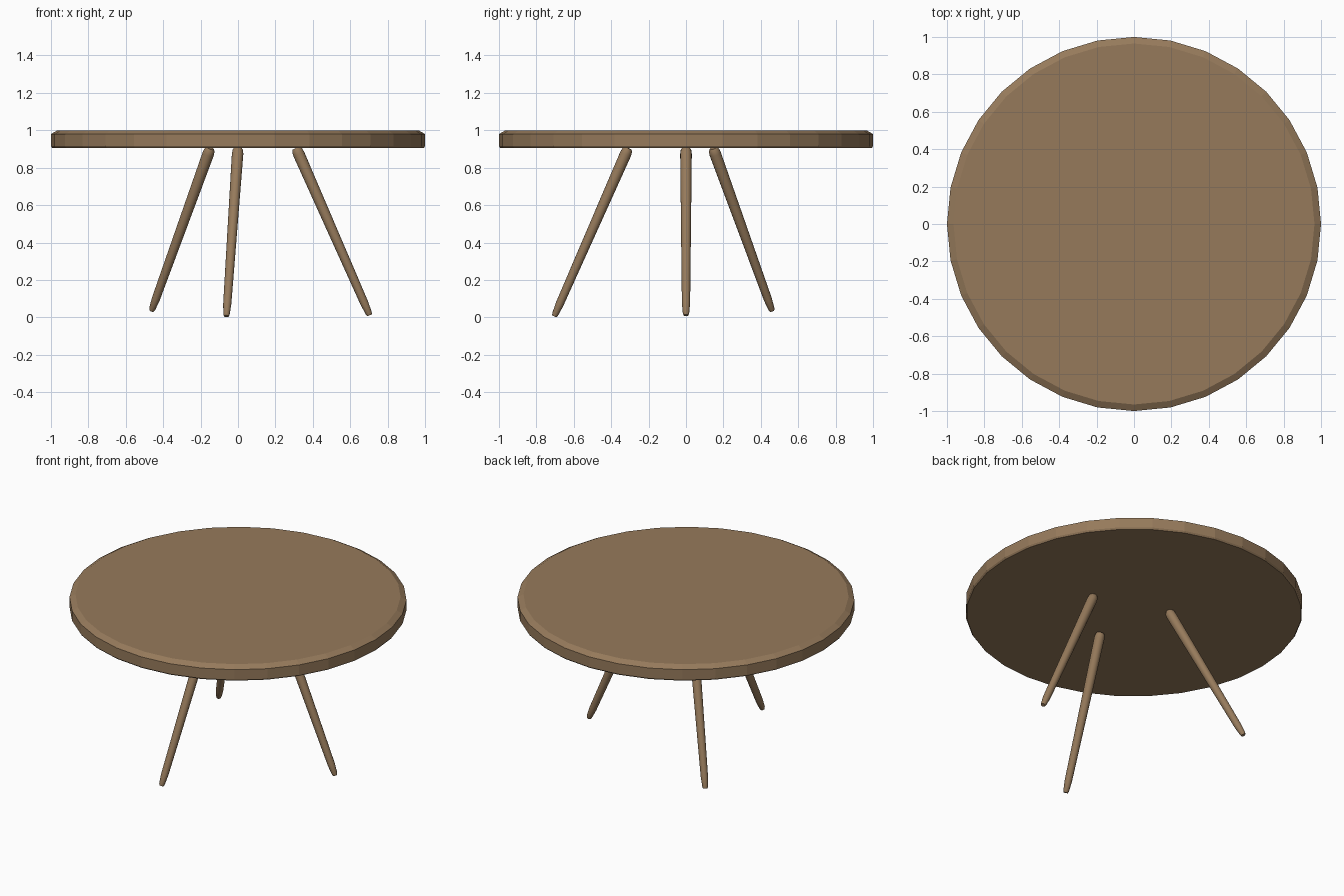
import bpy, bmesh, math
from mathutils import Vector

if "Cube" in bpy.data.objects:
    bpy.data.objects.remove(bpy.data.objects["Cube"])

wood = bpy.data.materials.new("brown wood")
wood.diffuse_color = (0.305, 0.195, 0.105, 1)
wood.use_nodes = True
wood.node_tree.nodes["Principled BSDF"].inputs["Base Color"].default_value = wood.diffuse_color


def lathe(name, profile, sides, smooth=False):
    """Closed solid turned around z from (radius, height) rings, bottom to top."""
    bm = bmesh.new()
    rings = []
    for r, z in profile:
        rings.append([bm.verts.new((r * math.cos(2 * math.pi * i / sides),
                                    r * math.sin(2 * math.pi * i / sides), z))
                      for i in range(sides)])
    for a, b in zip(rings, rings[1:]):
        for i in range(sides):
            j = (i + 1) % sides
            f = bm.faces.new((a[i], a[j], b[j], b[i]))
            f.smooth = smooth
    bm.faces.new(rings[0][::-1])
    bm.faces.new(rings[-1])
    mesh = bpy.data.meshes.new(name)
    bm.to_mesh(mesh)
    bm.free()
    mesh.materials.append(wood)
    obj = bpy.data.objects.new(name, mesh)
    bpy.context.collection.objects.link(obj)
    return obj


# Round top with a bevelled upper rim
lathe("tabletop", [(0.993, 0.905), (1.0, 0.915), (1.0, 0.98), (0.965, 1.0)], 32)


# Splayed tapered leg between a foot point and a top point
def leg(name, foot, top):
    foot, top = Vector(foot), Vector(top)
    axis = top - foot
    n = axis.length
    obj = lathe(name, [(0.013, 0), (0.017, 0.012), (0.022, 0.07),
                       (0.031, n - 0.035), (0.028, n - 0.012), (0.020, n)], 16, True)
    obj.rotation_mode = 'QUATERNION'
    obj.rotation_quaternion = axis.to_track_quat('Z', 'Y')
    obj.location = foot


leg("front_leg", (-0.062, -0.704, 0.006), (0.0, -0.309, 0.905))
leg("right_leg", (0.704, 0.0, 0.011), (0.311, 0.0, 0.905))
leg("back_left_leg", (-0.462, 0.46, 0.035), (-0.148, 0.145, 0.905))
